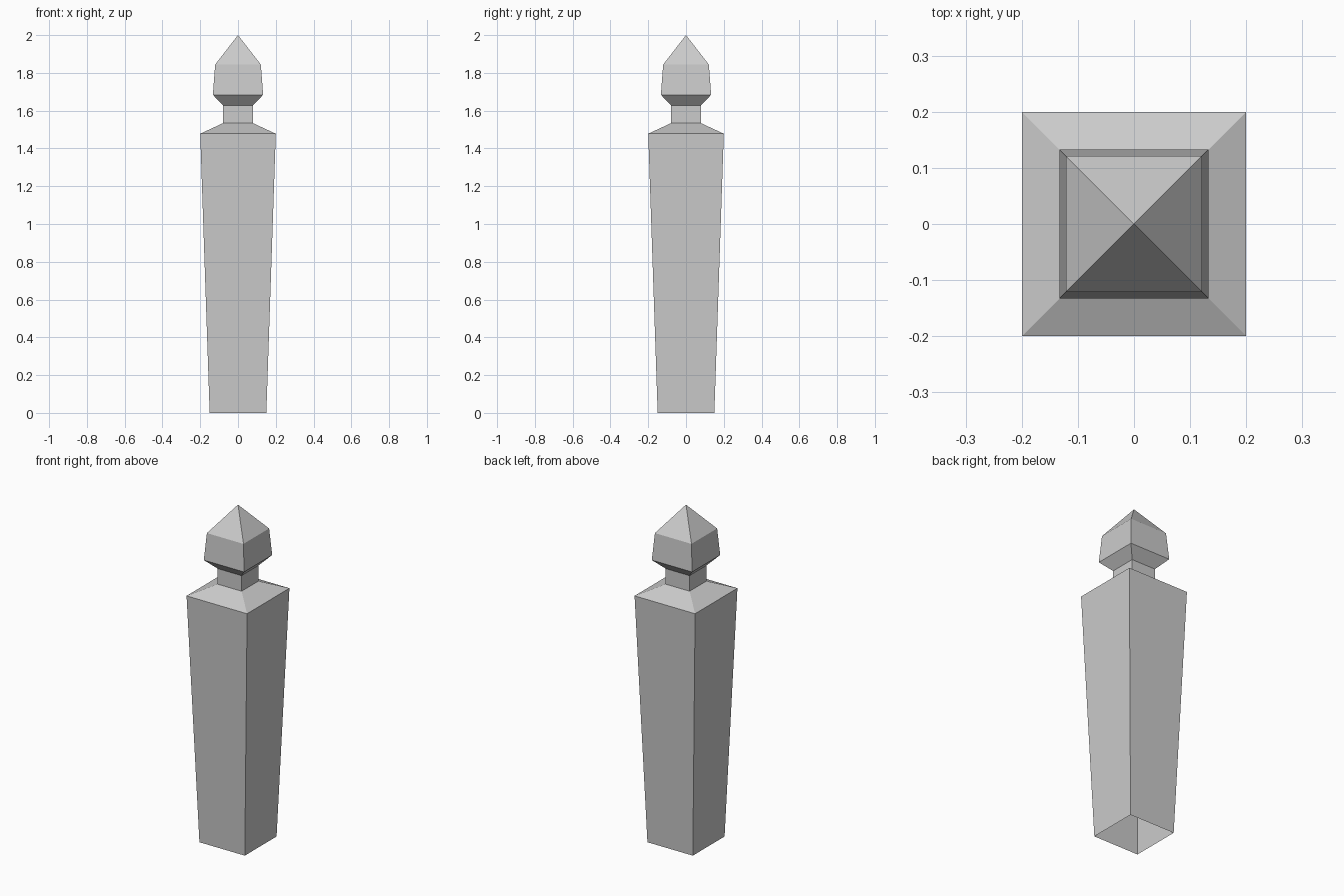
import bpy
import bmesh

cube = bpy.data.objects.get("Cube")
if cube:
    bpy.data.objects.remove(cube, do_unlink=True)

stone = bpy.data.materials.new("light_grey_stone")
stone.use_nodes = True
grey = (0.6, 0.6, 0.6, 1.0)
stone.diffuse_color = grey
stone.node_tree.nodes["Principled BSDF"].inputs["Base Color"].default_value = grey


def square_shell(name, profile):
    """Stack square rings from (half_width, z) pairs; a zero width makes a point."""
    bm = bmesh.new()
    rings = []
    for w, z in profile:
        if w == 0:
            rings.append([bm.verts.new((0, 0, z))] * 4)
        else:
            corners = ((-w, -w), (w, -w), (w, w), (-w, w))
            rings.append([bm.verts.new((x, y, z)) for x, y in corners])
    for low, high in zip(rings, rings[1:]):
        for i in range(4):
            j = (i + 1) % 4
            loop = dict.fromkeys((low[i], low[j], high[j], high[i]))
            bm.faces.new(list(loop))
    mesh = bpy.data.meshes.new(name)
    bm.to_mesh(mesh)
    bm.free()
    mesh.materials.append(stone)
    obj = bpy.data.objects.new(name, mesh)
    bpy.context.collection.objects.link(obj)
    return obj


# Tapered shaft, open underneath
square_shell("post_shaft", [(0.15, 0), (0.2, 1.478)])
# Sloping shoulder on top of the shaft
square_shell("post_shoulder", [(0.2, 1.478), (0.079, 1.534)])
# Narrow neck
square_shell("neck", [(0.079, 1.534), (0.079, 1.627)])
# Flared finial ending in a point
square_shell("finial", [(0.079, 1.627), (0.133, 1.684), (0.121, 1.844), (0, 2.0)])
